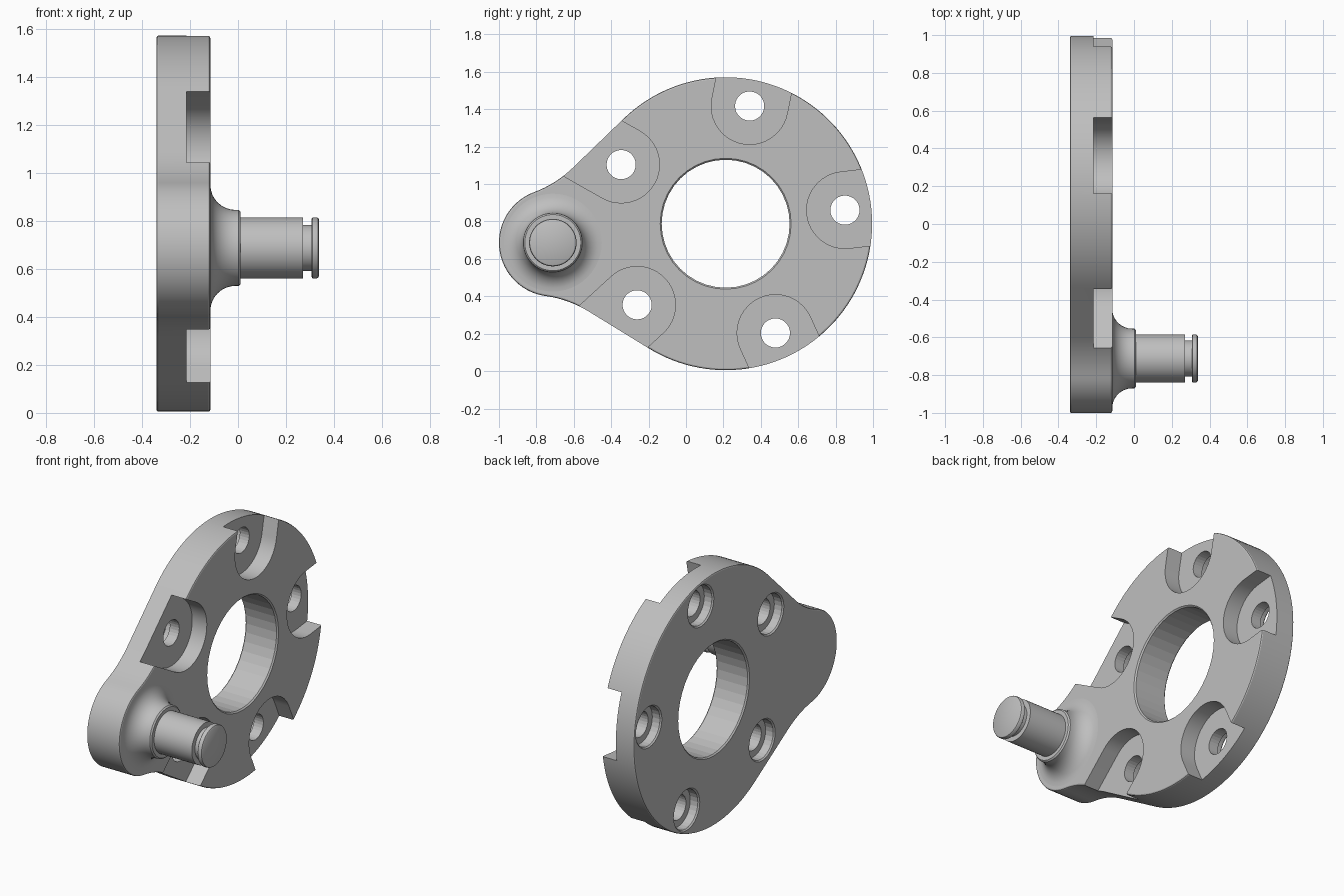
import bpy, bmesh
from math import sin, cos, radians, hypot, atan2, tau, pi
from mathutils import Vector

if "Cube" in bpy.data.objects:
    bpy.data.objects.remove(bpy.data.objects["Cube"])

steel = bpy.data.materials.new("satin grey metal")
steel.use_nodes = True
GREY = (0.52, 0.52, 0.52, 1)
steel.diffuse_color = GREY
steel.node_tree.nodes["Principled BSDF"].inputs["Base Color"].default_value = GREY

BACK, FACE, FLOOR = -0.34, -0.115, -0.215   # plate levels along x
DISC = Vector((0.212, 0.788))               # centres in the y-z plane
BOSS = Vector((-0.712, 0.687))
DISC_R, BOSS_R, BORE_R = 0.783, 0.288, 0.342


def make(name, bm):
    bmesh.ops.recalc_face_normals(bm, faces=bm.faces)
    mesh = bpy.data.meshes.new(name)
    bm.to_mesh(mesh)
    bm.free()
    mesh.materials.append(steel)
    ob = bpy.data.objects.new(name, mesh)
    bpy.context.collection.objects.link(ob)
    return ob


def prism(name, points, x0, x1, rim=0):
    """Extrude a y-z outline along x, optionally rounding both rims."""
    bm = bmesh.new()
    base = bm.faces.new([bm.verts.new((x0, p[0], p[1])) for p in points])
    ext = bmesh.ops.extrude_face_region(bm, geom=[base])["geom"]
    bmesh.ops.translate(bm, vec=(x1 - x0, 0, 0),
                        verts=[g for g in ext if isinstance(g, bmesh.types.BMVert)])
    if rim:
        edges = [e for e in bm.edges if abs(e.verts[0].co.x - e.verts[1].co.x) < 1e-5]
        bmesh.ops.bevel(bm, geom=edges, offset=rim, segments=2, profile=0.5, affect='EDGES')
    return make(name, bm)


def lathe(name, profile, centre, sides):
    """Closed solid turned about an axis parallel to x; profile is (x, radius)."""
    bm = bmesh.new()
    rings = [[bm.verts.new((x, centre[0] + r * cos(tau * i / sides),
                            centre[1] + r * sin(tau * i / sides)))
              for i in range(sides)] for x, r in profile]
    for a, b in zip(rings, rings[1:]):
        for i in range(sides):
            j = (i + 1) % sides
            bm.faces.new((a[i], a[j], b[j], b[i]))
    bm.faces.new(rings[0])
    bm.faces.new(rings[-1])
    return make(name, bm)


def arc(centre, r, a0, a1, n):
    return [Vector((centre[0] + r * cos(a0 + (a1 - a0) * i / n),
                    centre[1] + r * sin(a0 + (a1 - a0) * i / n))) for i in range(n + 1)]


def smooth(ob, degrees):
    bpy.ops.object.select_all(action='DESELECT')
    ob.select_set(True)
    bpy.context.view_layer.objects.active = ob
    bpy.ops.object.shade_smooth_by_angle(angle=radians(degrees))


# Plate outline: symmetric about the line from disc centre to boss centre
axis = BOSS - DISC
span, tilt = axis.length, atan2(axis.y, axis.x)
a_disc, a_boss = radians(52.2), radians(76)
start = Vector((DISC_R * cos(a_disc), DISC_R * sin(a_disc)))
run = Vector((sin(a_disc), -cos(a_disc)))
end = Vector((span + BOSS_R * cos(a_boss), BOSS_R * sin(a_boss)))
back = Vector((-sin(a_boss), cos(a_boss)))
cross = run.x * back.y - run.y * back.x
gap = end - start
reach = (gap.x * back.y - gap.y * back.x) / cross
corner = start + run * reach
blend_start = corner - run * 0.13
half = arc((0, 0), DISC_R, pi, a_disc, 48)
for i in range(9):
    t = i / 8
    half.append(blend_start * (1 - t) ** 2 + corner * 2 * t * (1 - t) + end * t * t)
half += arc((span, 0), BOSS_R, a_boss, 0, 18)[1:]
outline = half + [Vector((p.x, -p.y)) for p in half[-2:0:-1]]
outline = [DISC + Vector((p.x * cos(tilt) - p.y * sin(tilt),
                          p.x * sin(tilt) + p.y * cos(tilt))) for p in outline]
plate = prism("flange_plate", outline, BACK, FACE, rim=0.009)

# Central bore cutter with a small chamfer at both ends
c = 0.008
cutters = [lathe("bore_cutter", [(BACK - c, BORE_R + 2 * c), (BACK + c, BORE_R),
                                 (FACE - c, BORE_R), (FACE + c, BORE_R + 2 * c)], DISC, 40)]

# Five open pockets, each with a bolt hole counterbored from the back
for k in range(5):
    a = radians(6.5 + 72 * k)
    out = Vector((cos(a), sin(a)))
    hole = DISC + out * 0.642
    u = arc(hole, 0.205, a + pi / 2, a + 3 * pi / 2, 24)
    cutters.append(prism("pocket_cutter", [u[0] + out * 0.5] + u + [u[-1] + out * 0.5],
                         FLOOR, FACE + 0.1))
    cutters.append(lathe("bolt_hole_cutter", [
        (BACK - c, 0.12 + 2 * c), (BACK + c, 0.12), (BACK + 0.06, 0.12),
        (BACK + 0.06, 0.078), (FACE, 0.078)], hole, 28))

for cutter in cutters:
    mod = plate.modifiers.new("cut", 'BOOLEAN')
    mod.operation, mod.solver, mod.object = 'DIFFERENCE', 'EXACT', cutter
bpy.context.view_layer.update()
cut_mesh = bpy.data.meshes.new_from_object(
    plate.evaluated_get(bpy.context.evaluated_depsgraph_get()))
plate.modifiers.clear()
plate.data = cut_mesh
for cutter in cutters:
    bpy.data.objects.remove(cutter)
smooth(plate, 8.5)

# Pivot pin: filleted foot, collar, shaft, retaining groove and head
foot = [(FACE - 0.004, 0.262)]
foot += [(-0.01 - 0.105 * cos(t * pi / 16), 0.262 - 0.104 * sin(t * pi / 16))
         for t in range(9)]
pin = foot + [(0.003, 0.158), (0.011, 0.15), (0.011, 0.127), (0.27, 0.127),
              (0.27, 0.096), (0.307, 0.096), (0.307, 0.122), (0.311, 0.127),
              (0.327, 0.127), (0.334, 0.124), (0.338, 0.117)]
smooth(lathe("pivot_pin", pin, BOSS, 48), 30)
